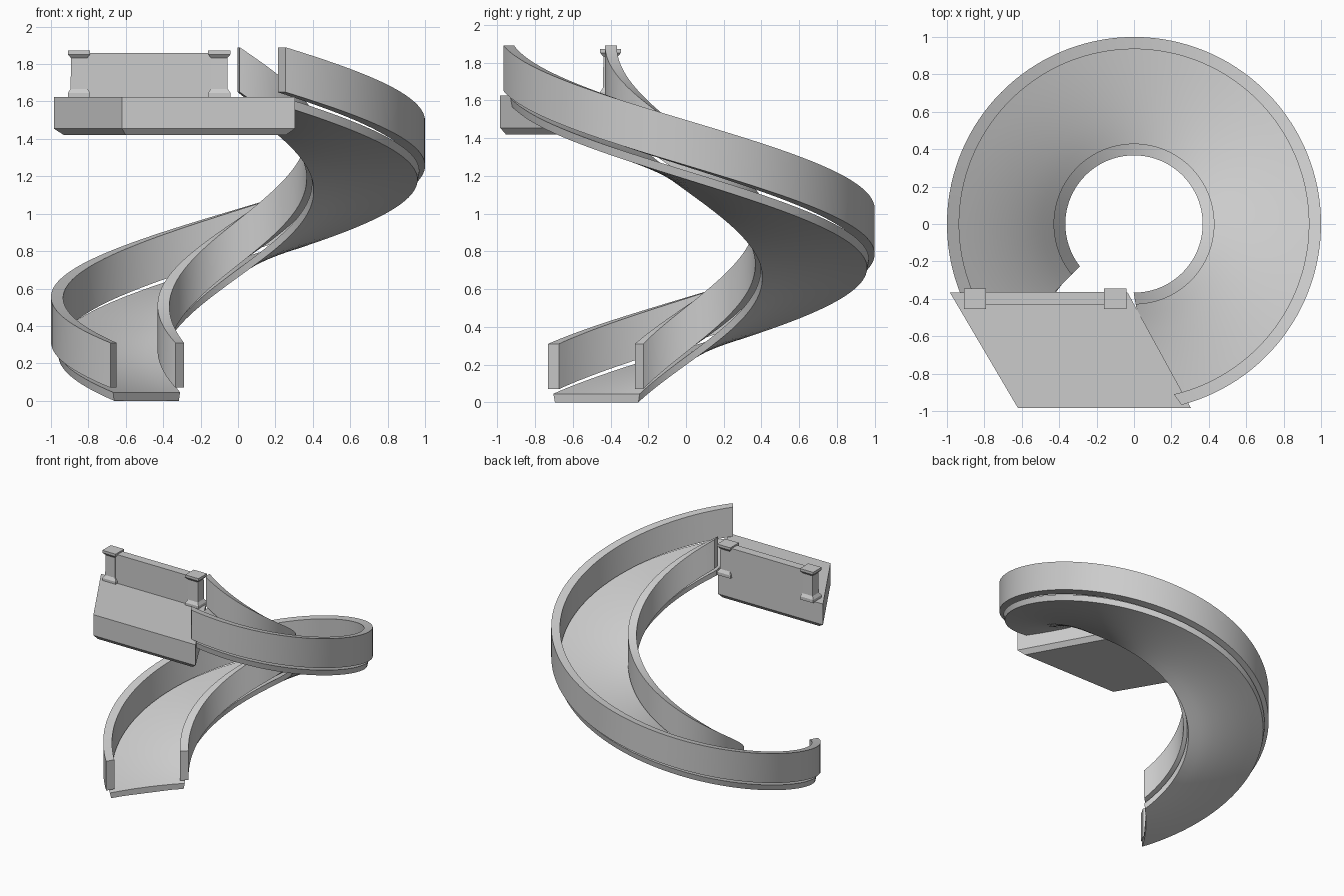
import bpy, bmesh
from math import radians, cos, sin

if "Cube" in bpy.data.objects:
    bpy.data.objects.remove(bpy.data.objects["Cube"])

STEPS = 112


def mesh_object(name, bm, smooth=False):
    bmesh.ops.recalc_face_normals(bm, faces=bm.faces)
    me = bpy.data.meshes.new(name)
    bm.to_mesh(me)
    bm.free()
    ob = bpy.data.objects.new(name, me)
    bpy.context.collection.objects.link(ob)
    if smooth:
        bpy.ops.object.select_all(action='DESELECT')
        ob.select_set(True)
        bpy.context.view_layer.objects.active = ob
        bpy.ops.object.shade_smooth_by_angle(angle=radians(35))
    return ob


def loft(name, rings, smooth=False):
    """Skin closed rings of points and cap both ends."""
    bm = bmesh.new()
    loops = [[bm.verts.new(p) for p in ring] for ring in rings]
    n = len(loops[0])
    for a, b in zip(loops, loops[1:]):
        for i in range(n):
            j = (i + 1) % n
            bm.faces.new((a[i], a[j], b[j], b[i]))
    bm.faces.new(loops[0])
    bm.faces.new(loops[-1])
    return mesh_object(name, bm, smooth)


def spiral(name, profile):
    """Sweep a (radius, height) profile down the helix; ends are slightly skewed."""
    rings = []
    for s in range(STEPS + 1):
        t = s / STEPS
        ring = []
        for r, h in profile:
            k = (r - 0.4) / 0.57
            start, end = -89.5 + 13.5 * k, 218.5 + 8 * k
            a = radians(start + (end - start) * t)
            ring.append((r * cos(a), r * sin(a), 1.58 * (1 - t) + h))
        rings.append(ring)
    return loft(name, rings, True)


def rect_ring(cx, cy, hx, hy, z):
    return [(cx + sx * hx, cy + sy * hy, z)
            for sx, sy in ((-1, -1), (1, -1), (1, 1), (-1, 1))]


# Spiral bed and its two side walls
across = [i / 6 for i in range(7)]
spiral("slide_bed", [(0.405 + 0.555 * u, 0.0) for u in across]
       + [(0.97 - 0.575 * u, 0.045) for u in across])
for name, r0, r1 in (("outer_wall", 0.935, 1.0), ("inner_wall", 0.367, 0.43)):
    spiral(name, [(r0, 0.07), (r1, 0.07), (r1, 0.31), (r0, 0.31)])

# Slanted top platform with chamfered underside
top = [(-0.985, -0.365), (-0.62, -0.985), (0.305, -0.985), (-0.035, -0.365)]
under = [(-0.93, -0.395), (-0.6, -0.955), (0.255, -0.955), (-0.055, -0.395)]
loft("platform", [[(x, y, z) for x, y in pts]
                  for pts, z in ((under, 1.42), (top, 1.455), (top, 1.625))])

# Back railing panel
loft("railing_panel", [rect_ring(-0.475, -0.398, 0.375, 0.035, z) for z in (1.625, 1.86)])

# Railing posts with flared base and cap: (half x, half y, z)
post = [(0.06, 0.055, 1.62), (0.06, 0.055, 1.645), (0.045, 0.04, 1.668),
        (0.043, 0.038, 1.832), (0.06, 0.055, 1.852), (0.06, 0.055, 1.872)]
for name, x in (("left_post", -0.85), ("right_post", -0.1)):
    loft(name, [rect_ring(x, -0.4, hx, hy, z) for hx, hy, z in post])
